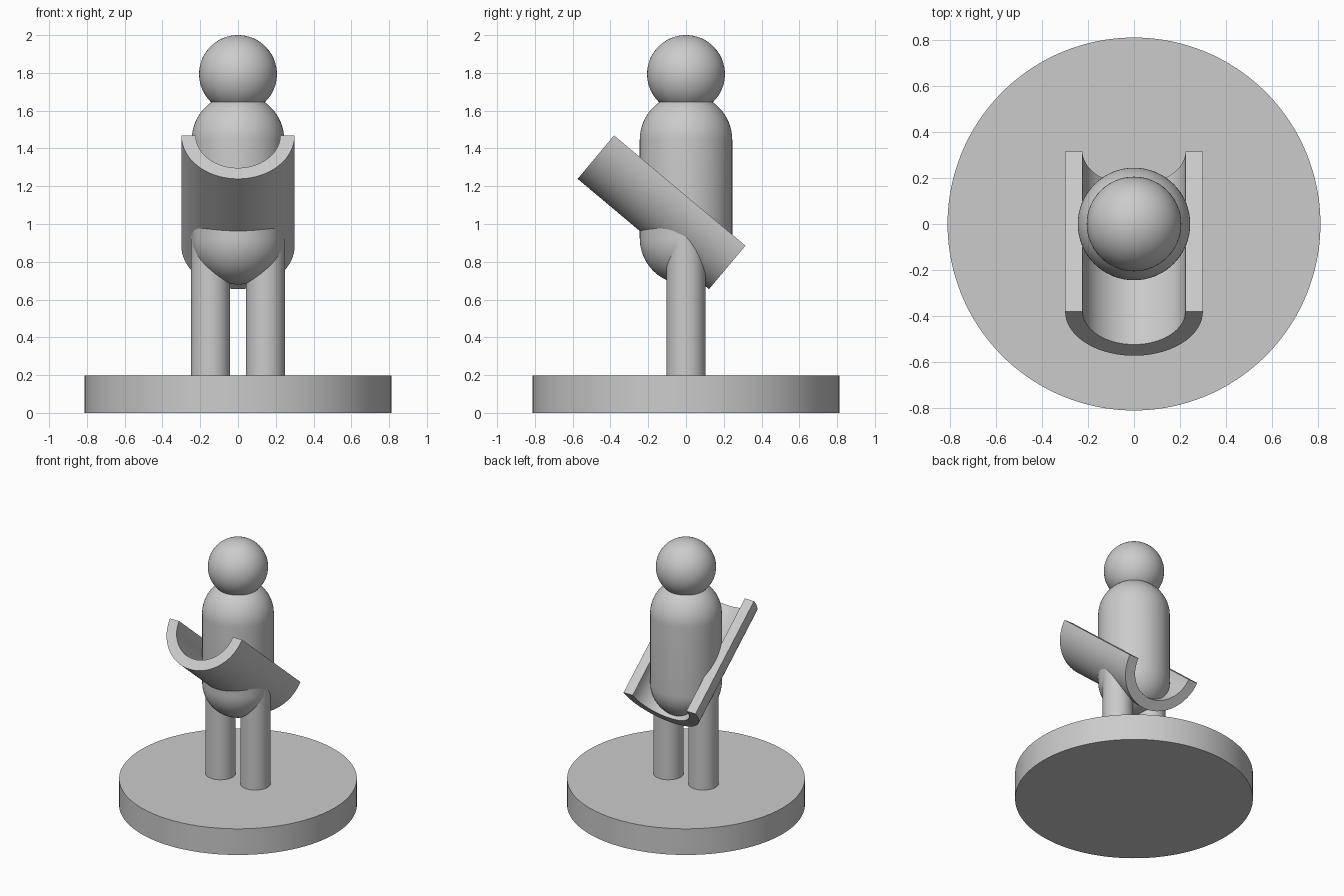
import bpy
import bmesh
import math
from mathutils import Matrix

cube = bpy.data.objects.get("Cube")
if cube:
    bpy.data.objects.remove(cube, do_unlink=True)

grey = bpy.data.materials.new("plain grey")
grey.use_nodes = True
GREY = (0.6, 0.6, 0.6, 1)
grey.diffuse_color = GREY
grey.node_tree.nodes["Principled BSDF"].inputs["Base Color"].default_value = GREY


def finish(obj, name):
    obj.name = name
    obj.data.name = name
    obj.data.materials.append(grey)
    bpy.ops.object.select_all(action="DESELECT")
    obj.select_set(True)
    bpy.context.view_layer.objects.active = obj
    bpy.ops.object.shade_smooth_by_angle(angle=math.radians(35))
    return obj


def cylinder(name, radius, bottom, top, x=0, sides=64):
    bpy.ops.mesh.primitive_cylinder_add(
        vertices=sides, radius=radius, depth=top - bottom,
        location=(x, 0, (bottom + top) / 2))
    return finish(bpy.context.object, name)


def capsule(name, radius, low, high):
    """Sphere split at its equator, with the halves moved to low and high."""
    bpy.ops.mesh.primitive_uv_sphere_add(segments=64, ring_count=32, radius=radius)
    obj = bpy.context.object
    bm = bmesh.new()
    bm.from_mesh(obj.data)
    equator = [e for e in bm.edges if all(abs(v.co.z) < 1e-4 for v in e.verts)]
    upper = [f for f in bm.faces if f.calc_center_median().z > 0]
    if high > low:
        new = bmesh.ops.extrude_edge_only(bm, edges=equator)["geom"]
        ring = {v for v in new if isinstance(v, bmesh.types.BMVert)}
        bmesh.ops.delete(bm, geom=upper, context="FACES")
        # Mirror the lower half to close the top
        lower = [f for f in bm.faces if f.calc_center_median().z < -1e-4]
        copy = bmesh.ops.duplicate(bm, geom=lower)["geom"]
        top = {v for f in copy if isinstance(f, bmesh.types.BMFace) for v in f.verts}
        for v in top:
            v.co.z *= -1
        for v in top | ring:
            v.co.z += high - low
        bmesh.ops.remove_doubles(bm, verts=bm.verts, dist=1e-4)
        bmesh.ops.recalc_face_normals(bm, faces=bm.faces)
    bm.to_mesh(obj.data)
    bm.free()
    obj.location.z = low
    return finish(obj, name)


def trough(name, outer, inner, length, tilt, location, steps=40):
    """Half pipe, open upwards, with its length along y before tilting."""
    bm = bmesh.new()
    arc = [math.pi + math.pi * i / steps for i in range(steps + 1)]
    rim = [(r * math.cos(a), r * math.sin(a))
           for r, angles in ((outer, arc), (inner, arc[::-1])) for a in angles]
    ends = [[bm.verts.new((x, y, z)) for x, z in rim] for y in (-length / 2, length / 2)]
    front, back = ends
    count = len(rim)
    for i in range(count):
        j = (i + 1) % count
        bm.faces.new((front[i], front[j], back[j], back[i]))
    for end in ends:
        for i in range(steps):
            bm.faces.new((end[i], end[i + 1], end[count - 2 - i], end[count - 1 - i]))
    bmesh.ops.recalc_face_normals(bm, faces=bm.faces)
    bm.transform(Matrix.Rotation(tilt, 4, "X"))
    mesh = bpy.data.meshes.new(name)
    bm.to_mesh(mesh)
    bm.free()
    obj = bpy.data.objects.new(name, mesh)
    bpy.context.collection.objects.link(obj)
    obj.location = location
    return finish(obj, name)


# Round stand
cylinder("base", 0.812, 0, 0.197, sides=128)

# Legs
for side, x in (("left", 0.145), ("right", -0.145)):
    cylinder(side + "_leg", 0.103, 0.19, 0.98, x)

# Body and head
capsule("torso", 0.245, 0.925, 1.445)
capsule("head", 0.206, 1.794, 1.794)

# Tilted half pipe around the body
trough("trough", 0.3, 0.224, 0.908, math.radians(-40), (0, -0.033, 1.177))
